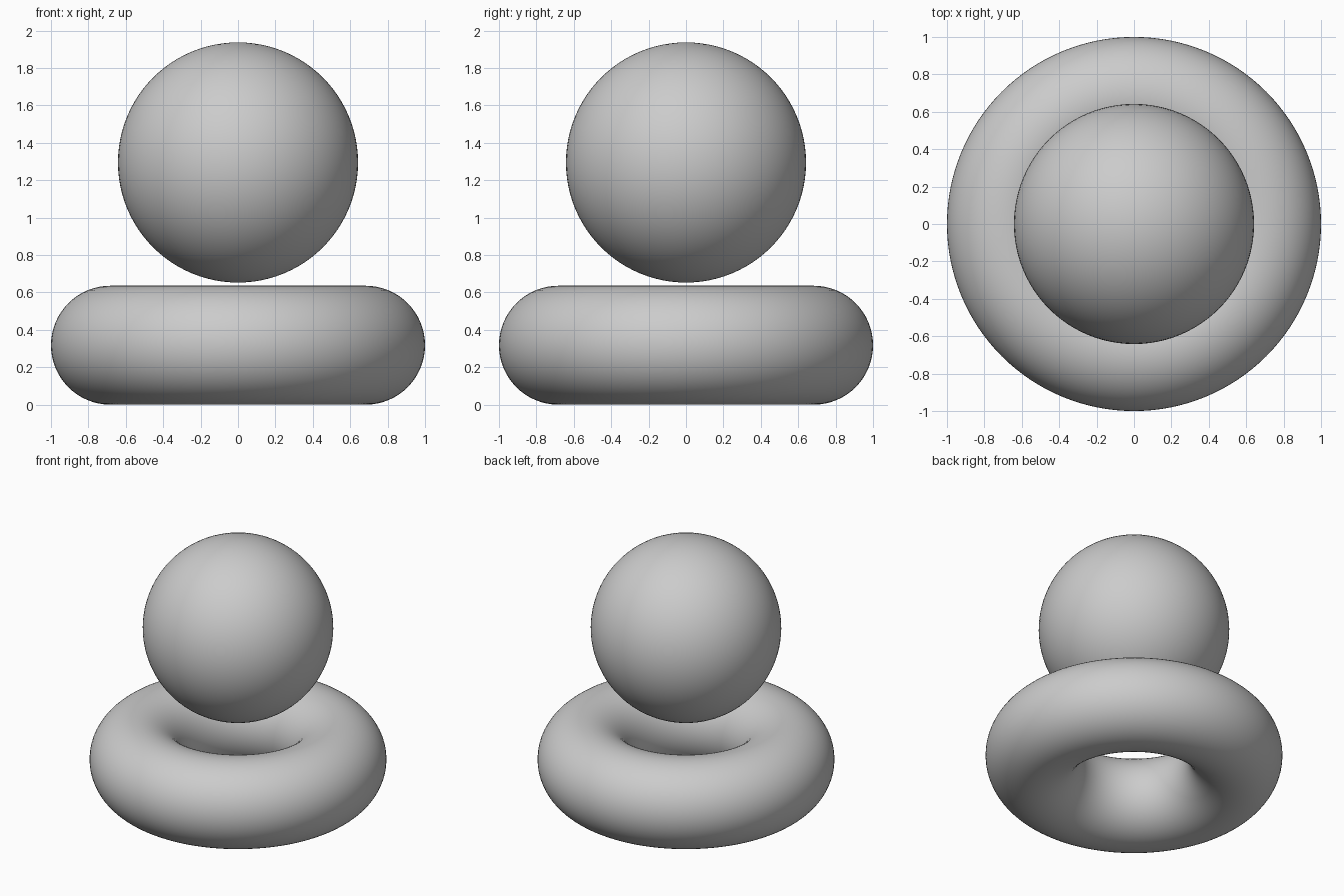
import bpy

cube = bpy.data.objects.get("Cube")
if cube:
    bpy.data.objects.remove(cube, do_unlink=True)

# Single grey finish
GREY = (0.6, 0.6, 0.6, 1.0)
grey = bpy.data.materials.new("plain_grey")
grey.use_nodes = True
grey.diffuse_color = GREY
grey.node_tree.nodes["Principled BSDF"].inputs["Base Color"].default_value = GREY

RING_MAJOR = 0.682
RING_MINOR = 0.318
BALL_RADIUS = 0.642
BALL_HEIGHT = 1.295


def finish(name):
    """Name the newly added object, smooth it and give it the finish."""
    part = bpy.context.object
    part.name = name
    part.data.name = name
    part.data.materials.append(grey)
    bpy.ops.object.shade_smooth()


# Ring lying on the ground
bpy.ops.mesh.primitive_torus_add(
    major_radius=RING_MAJOR, minor_radius=RING_MINOR,
    major_segments=128, minor_segments=64, location=(0, 0, RING_MINOR))
finish("base_ring")

# Ball hovering just above the ring
bpy.ops.mesh.primitive_uv_sphere_add(
    radius=BALL_RADIUS, segments=96, ring_count=48,
    location=(0, 0, BALL_HEIGHT))
finish("ball")
